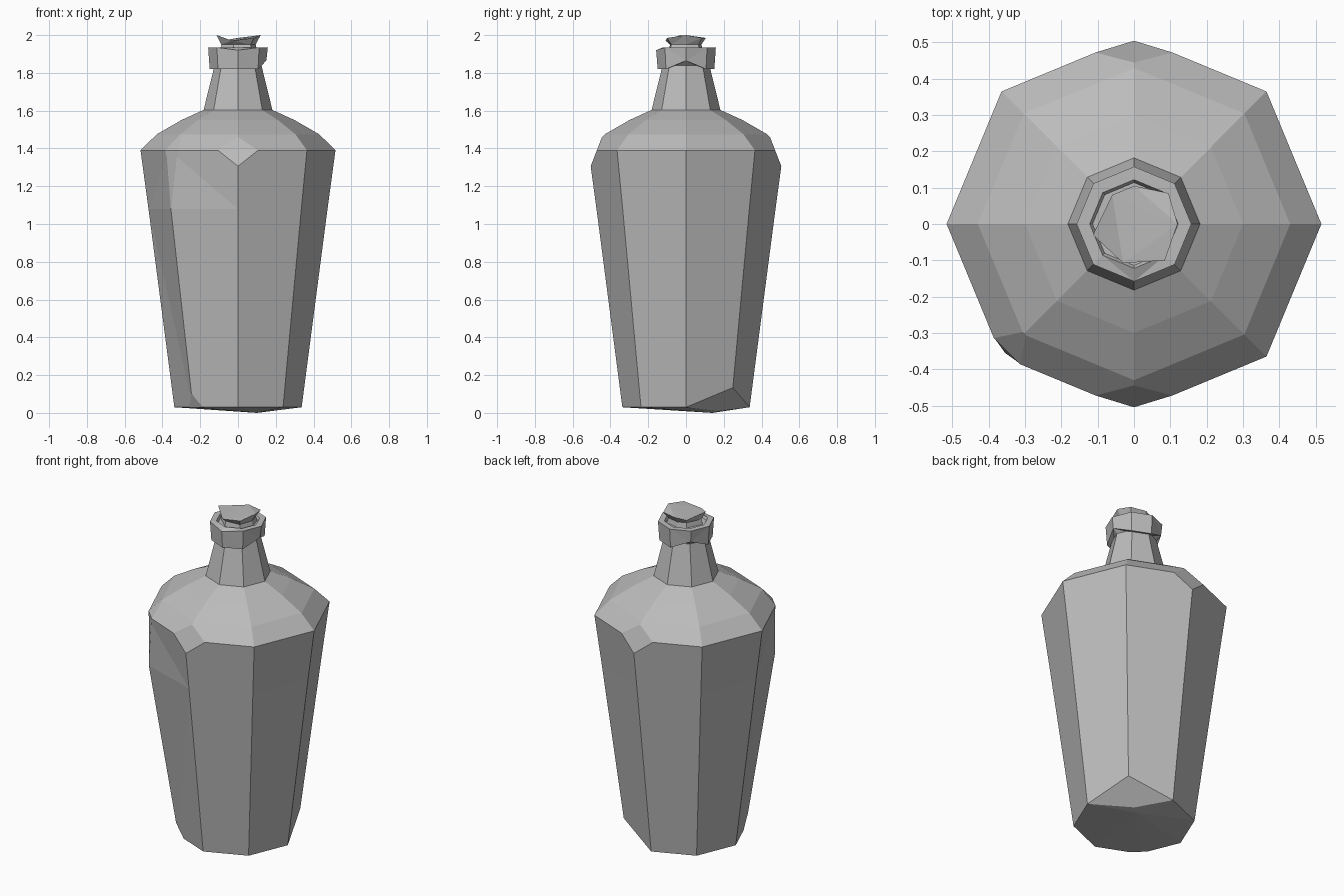
import bpy, bmesh, math
from mathutils import Vector

if "Cube" in bpy.data.objects:
    bpy.data.objects.remove(bpy.data.objects["Cube"], do_unlink=True)

# One flat grey for the whole bottle
grey = bpy.data.materials.new("stone_grey")
grey.use_nodes = True
grey.diffuse_color = (0.5, 0.5, 0.5, 1)
grey.node_tree.nodes["Principled BSDF"].inputs["Base Color"].default_value = (0.5, 0.5, 0.5, 1)

SIDES = 8


def ring(radius, z):
    """Eight corners, starting at +x and going round towards +y."""
    steps = [math.tau * i / SIDES for i in range(SIDES)]
    return [Vector((radius * math.cos(a), radius * math.sin(a), z)) for a in steps]


def skin(rings, foot=None):
    """Bridge rings of corners into a closed solid, optionally with a pointed foot."""
    bm = bmesh.new()
    loops = [[bm.verts.new(p) for p in r] for r in rings]
    n = len(loops[0])
    for low, high in zip(loops, loops[1:]):
        for i in range(n):
            j = (i + 1) % n
            bm.faces.new((low[i], low[j], high[j], high[i]))
    bm.faces.new(loops[-1])
    if foot:
        tip = bm.verts.new(foot)
        for i in range(n):
            bm.faces.new((tip, loops[0][(i + 1) % n], loops[0][i]))
    else:
        bm.faces.new(loops[0][::-1])
    bmesh.ops.triangulate(bm, faces=bm.faces)
    return bm


def chip(bm, a, b, c):
    """Slice off the corner beyond the plane through three points."""
    a, b, c = Vector(a), Vector(b), Vector(c)
    normal = (b - a).cross(c - a).normalized()
    if normal.dot(a - Vector((0, 0, 0.9))) < 0:
        normal.negate()
    geom = bm.verts[:] + bm.edges[:] + bm.faces[:]
    bmesh.ops.bisect_plane(bm, geom=geom, dist=1e-5, plane_co=a, plane_no=normal, clear_outer=True)
    bmesh.ops.holes_fill(bm, edges=[e for e in bm.edges if e.is_boundary])


def finish(bm, name):
    bmesh.ops.recalc_face_normals(bm, faces=bm.faces)
    mesh = bpy.data.meshes.new(name)
    bm.to_mesh(mesh)
    bm.free()
    mesh.materials.append(grey)
    obj = bpy.data.objects.new(name, mesh)
    bpy.context.collection.objects.link(obj)
    return obj


# Body: tapered octagon with sloping shoulders
profile = [(0.337, 0.03), (0.474, 1.08), (0.516, 1.39), (0.43, 1.475), (0.3, 1.55), (0.18, 1.605)]
rings = [ring(r, z) for r, z in profile]
rings[1][5] *= 1.06
rings[1][5].z = 1.08
bm = skin(rings, foot=(0.1, 0.14, 0))

# Worn corners on the shoulder and base
for side in (-1, 1):
    chip(bm, (0, side * 0.507, 1.3), (0.1, side * 0.474, 1.385), (-0.1, side * 0.474, 1.385))
left, right = (-0.39, -0.31, 1.39), (-0.32, -0.38, 1.39)
chip(bm, left, right, (-0.355, -0.355, 1.08))
chip(bm, left, right, (-0.305, -0.305, 1.47))
chip(bm, (0.245, 0.245, 0.13), (0.337, 0, 0.03), (0, 0.337, 0.03))
chip(bm, (-0.245, -0.245, 0.1), (-0.31, -0.13, 0.02), (-0.13, -0.31, 0.02))
finish(bm, "bottle_body")

# Neck
finish(skin([ring(0.183, 1.6), ring(0.124, 1.84)]), "bottle_neck")

# Collar with notches in its lower rim and a shallow recess on top
collar = [ring(r, z) for r, z in
          [(0.11, 1.83), (0.15, 1.82), (0.158, 1.935), (0.122, 1.935), (0.114, 1.92)]]
for corner in (0, 3):
    collar[1][corner].z = 1.865
collar[2][6].z = 1.92
finish(skin(collar), "collar")

# Cork: uneven lump, wider at the top
outline = [(0.12, 0, 2.0), (0.095, 0.085, 1.985), (0, 0.105, 1.985), (-0.06, 0.08, 1.975),
           (-0.113, -0.03, 2.0), (-0.03, -0.108, 1.97), (0.085, -0.1, 1.985)]
top = [Vector(p) for p in outline]
waist = [Vector((p.x * 0.78, p.y * 0.78, 1.95)) for p in top]
base = [Vector((p.x * 0.85, p.y * 0.85, 1.915)) for p in top]
finish(skin([base, waist, top]), "cork")
